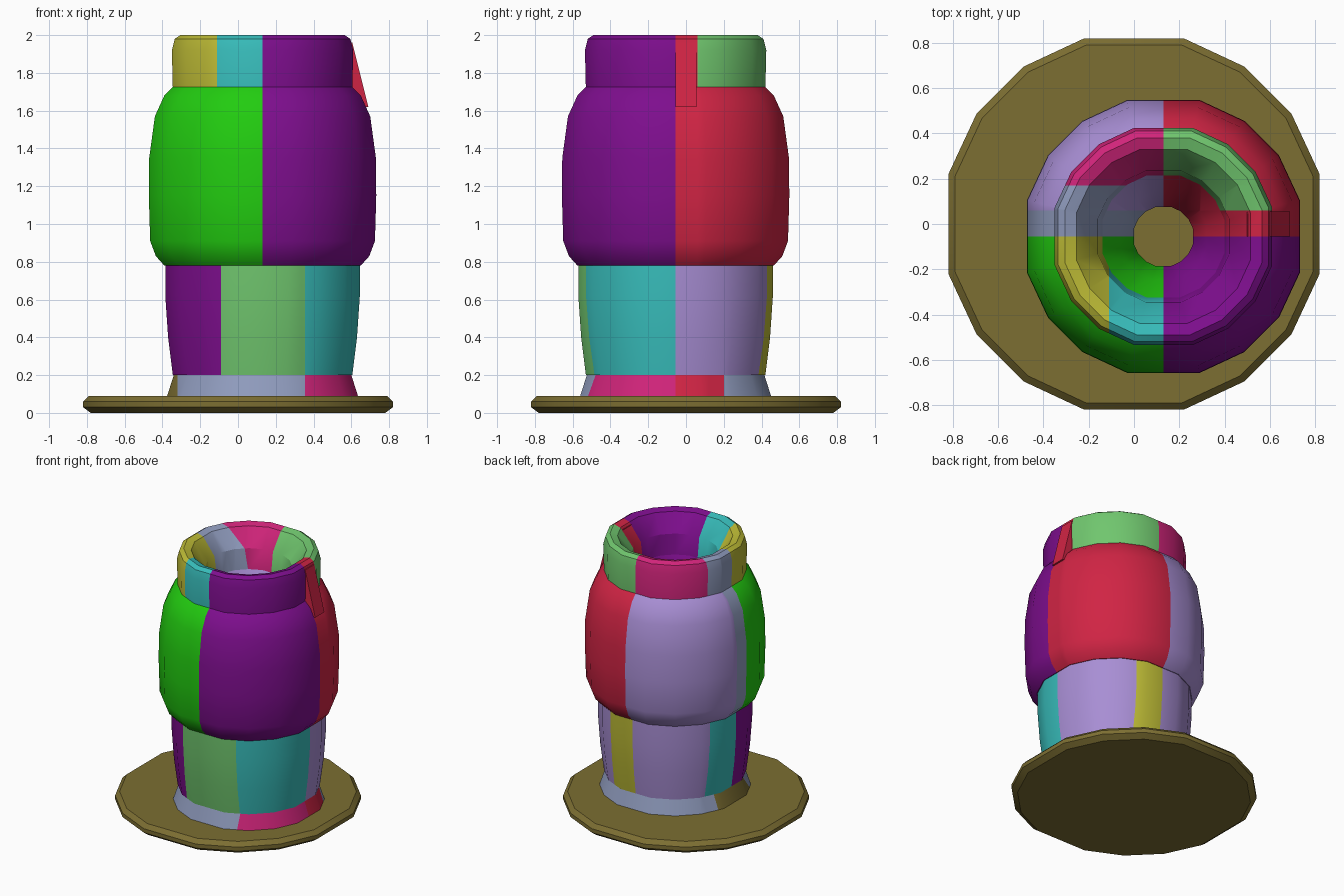
import bpy, bmesh
from math import cos, sin, radians
from mathutils import Vector

cube = bpy.data.objects.get("Cube")
if cube:
    bpy.data.objects.remove(cube, do_unlink=True)


def srgb(v):
    v /= 255
    return v / 12.92 if v <= 0.04045 else ((v + 0.055) / 1.055) ** 2.4


def material(name, *rgb):
    m = bpy.data.materials.new(name)
    col = [srgb(v) for v in rgb] + [1]
    m.use_nodes = True
    m.diffuse_color = col
    m.node_tree.nodes["Principled BSDF"].inputs["Base Color"].default_value = col
    return m


MATS = {
    "olive": material("olive", 124, 110, 50),
    "green": material("green", 34, 204, 16),
    "purple": material("purple", 126, 14, 142),
    "crimson": material("crimson", 208, 36, 68),
    "lavender": material("lavender", 168, 142, 212),
    "steel": material("steel", 144, 156, 190),
    "sage": material("sage", 112, 198, 110),
    "teal": material("teal", 56, 190, 188),
    "yellow": material("yellow", 190, 188, 54),
    "pink": material("pink", 208, 36, 122),
}
CX, CY = 0.13, -0.055      # axis of the stacked body
ANGLES = [a + 90 * q for q in range(4) for a in (15, 35, 55, 75)]


def finish(name, bm, rule):
    """Colour faces by position rule and make the object."""
    bmesh.ops.recalc_face_normals(bm, faces=bm.faces)
    names = list(MATS)
    used = []
    for f in bm.faces:
        c = f.calc_center_median()
        col = rule(c.x, c.y)
        if col not in used:
            used.append(col)
        f.material_index = used.index(col)
    me = bpy.data.meshes.new(name)
    bm.to_mesh(me)
    bm.free()
    for col in used:
        me.materials.append(MATS[col])
    ob = bpy.data.objects.new(name, me)
    bpy.context.collection.objects.link(ob)
    bpy.ops.object.select_all(action="DESELECT")
    ob.select_set(True)
    bpy.context.view_layer.objects.active = ob
    bpy.ops.object.shade_smooth_by_angle(angle=radians(30))
    return ob


def lathe(name, profile, rule, center=(CX, CY), cuts_x=(), cuts_y=()):
    """Sweep a closed (radius, height) profile round the axis, cut at colour seams."""
    bm = bmesh.new()
    k = 1 / cos(radians(15))
    rings = [[bm.verts.new((center[0] + r * k * cos(radians(a)),
                            center[1] + r * k * sin(radians(a)), z))
              for r, z in profile] for a in ANGLES]
    n = len(profile)
    for i, ring in enumerate(rings):
        nxt = rings[(i + 1) % len(rings)]
        for j in range(n):
            bm.faces.new((ring[j], nxt[j], nxt[(j + 1) % n], ring[(j + 1) % n]))
    bmesh.ops.remove_doubles(bm, verts=bm.verts, dist=0.0005)
    planes = [((x, 0, 0), (1, 0, 0)) for x in cuts_x] + [((0, y, 0), (0, 1, 0)) for y in cuts_y]
    for co, no in planes:
        bmesh.ops.bisect_plane(bm, geom=bm.verts[:] + bm.edges[:] + bm.faces[:],
                               plane_co=co, plane_no=no, dist=0.0005)
    return finish(name, bm, rule)


# Colour rules, one per stacked part
def skirt_rule(x, y):
    if x < -0.32 and y < 0.12:
        return "olive"
    if y < CY:
        return "pink" if x > 0.355 else "steel"
    return "crimson" if x > CX and y < 0.2 else "steel"


def lower_rule(x, y):
    if y < CY:
        return "purple" if x < -0.09 else "sage" if x < 0.355 else "teal"
    if x > CX:
        return "yellow" if x < 0.335 else "lavender"
    return "teal" if y < 0.19 else "lavender"


def bulge_rule(x, y):
    if y < CY:
        return "green" if x < CX else "purple"
    if x > CX:
        return "crimson"
    return "steel" if y < 0.06 else "lavender"


def collar_rule(x, y):
    if y < CY:
        return "purple" if x > CX else "teal" if x > -0.11 else "yellow"
    if x > CX:
        return "crimson" if y < 0.06 else "sage"
    return "steel" if y < 0.17 else "pink"


# Base disc
lathe("base_disc", [(0, 0), (0.78, 0), (0.82, 0.03), (0.82, 0.06), (0.79, 0.09), (0, 0.09)],
      lambda x, y: "olive", center=(0, 0))

# Flared skirt
lathe("skirt_ring", [(0.505, 0.09), (0.47, 0.2), (0.16, 0.2), (0.16, 0.09)],
      skirt_rule, cuts_x=(-0.32, CX, 0.355), cuts_y=(CY, 0.12, 0.2))

# Lower body
lathe("lower_body", [(0.475, 0.2), (0.5, 0.4), (0.515, 0.62), (0.515, 0.8), (0.16, 0.8), (0.16, 0.2)],
      lower_rule, cuts_x=(-0.09, CX, 0.335, 0.355), cuts_y=(CY, 0.19))

# Bulging upper body with an hourglass bore
lathe("bulged_body",
      [(0.52, 0.78), (0.565, 0.83), (0.595, 0.91), (0.602, 1.15), (0.6, 1.35), (0.57, 1.57),
       (0.52, 1.68), (0.47, 1.73), (0.28, 1.73), (0.19, 1.55), (0.13, 1.3), (0.13, 0.95), (0.18, 0.78)],
      bulge_rule, cuts_x=(CX,), cuts_y=(CY, 0.06))

# Collar
lathe("collar",
      [(0.475, 1.71), (0.48, 1.92), (0.465, 1.98), (0.435, 2.0), (0.385, 1.985), (0.29, 1.86), (0.27, 1.71)],
      collar_rule, cuts_x=(-0.11, CX), cuts_y=(CY, 0.06, 0.17))

# Side gusset from bulge to collar
bm = bmesh.new()
sides = [[bm.verts.new((x, y, z)) for x, z in ((0.5, 1.97), (0.605, 1.96), (0.69, 1.62), (0.5, 1.62))]
         for y in (CY, 0.055)]
bm.faces.new(sides[0])
bm.faces.new(sides[1])
for i in range(4):
    j = (i + 1) % 4
    bm.faces.new((sides[0][i], sides[0][j], sides[1][j], sides[1][i]))
finish("side_gusset", bm, lambda x, y: "crimson")
